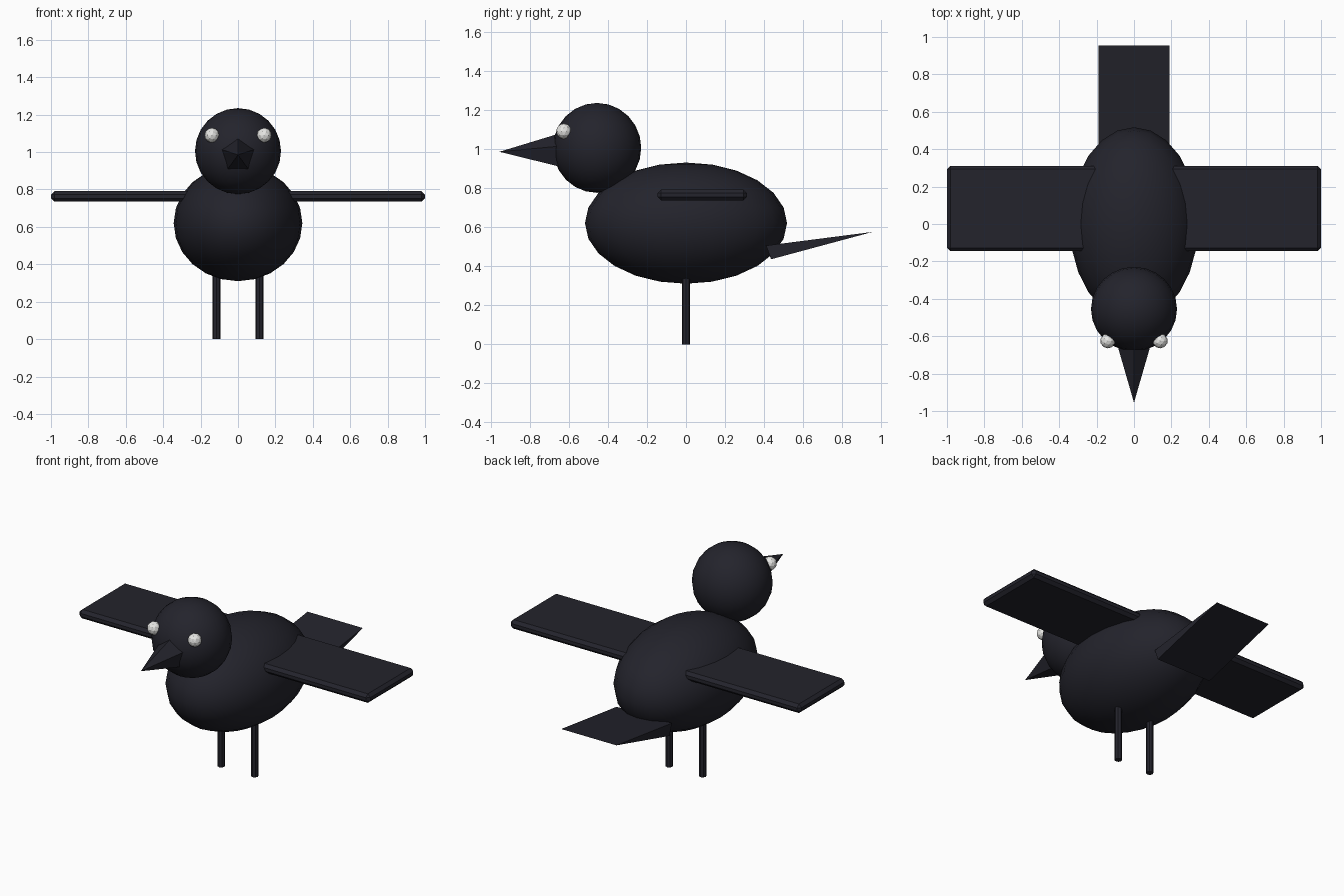
import bpy
import bmesh
from mathutils import Matrix, Vector

cube = bpy.data.objects.get("Cube")
if cube:
    bpy.data.objects.remove(cube, do_unlink=True)


def material(name, rgb):
    mat = bpy.data.materials.new(name)
    mat.use_nodes = True
    colour = (*rgb, 1.0)
    mat.diffuse_color = colour
    mat.node_tree.nodes["Principled BSDF"].inputs["Base Color"].default_value = colour
    return mat


plumage = material("dark plumage", (0.017, 0.017, 0.025))
eye_white = material("eye white", (0.8, 0.8, 0.78))


def finish(name, bm, mat, smooth=False):
    bmesh.ops.recalc_face_normals(bm, faces=bm.faces[:])
    for face in bm.faces:
        face.smooth = smooth
    mesh = bpy.data.meshes.new(name)
    bm.to_mesh(mesh)
    bm.free()
    mesh.materials.append(mat)
    obj = bpy.data.objects.new(name, mesh)
    bpy.context.collection.objects.link(obj)
    return obj


def ellipsoid(name, centre, radii):
    bm = bmesh.new()
    bmesh.ops.create_uvsphere(bm, u_segments=24, v_segments=12, radius=1)
    bm.transform(Matrix.LocRotScale(Vector(centre), None, Vector(radii)))
    return finish(name, bm, plumage, smooth=True)


# Body and head
ellipsoid("body", (0, 0, 0.62), (0.344, 0.517, 0.31))
ellipsoid("head", (0, -0.455, 1.005), (0.23, 0.226, 0.23))

# Five-sided beak, one edge on top, pointing forward
tip, base, radius = -0.955, -0.6, 0.108
bm = bmesh.new()
bmesh.ops.create_cone(bm, cap_ends=True, segments=5, radius1=radius, radius2=0,
                      depth=base - tip)
bmesh.ops.remove_doubles(bm, verts=bm.verts[:], dist=0.0001)
bm.transform(Matrix.Translation((0, (tip + base) / 2, 0.985))
             @ Matrix.Rotation(1.5708, 4, 'X'))
finish("beak", bm, plumage)

# Wedge tail: triangular profile swept across the width
bm = bmesh.new()
profile = [(0.41, 0.505), (0.435, 0.435), (0.955, 0.575)]
side = bm.faces.new([bm.verts.new((-0.19, y, z)) for y, z in profile])
swept = bmesh.ops.extrude_face_region(bm, geom=[side], use_keep_orig=True)
bmesh.ops.translate(bm, vec=(0.38, 0, 0),
                    verts=[v for v in swept["geom"] if isinstance(v, bmesh.types.BMVert)])
finish("tail", bm, plumage)

# Paired parts
for label, s in (("left", 1), ("right", -1)):
    # Flat wing with bevelled edges
    bm = bmesh.new()
    bmesh.ops.create_cube(bm, size=1)
    bm.transform(Matrix.LocRotScale(Vector((s * 0.55, 0.083, 0.763)), None,
                                    Vector((0.9, 0.456, 0.056))))
    wing = finish(label + "_wing", bm, plumage)
    bevel = wing.modifiers.new("edge bevel", 'BEVEL')
    bevel.width = 0.018
    bevel.segments = 1

    # Faceted eye
    bm = bmesh.new()
    bmesh.ops.create_icosphere(bm, subdivisions=2, radius=0.04,
                               matrix=Matrix.Translation((s * 0.14, -0.625, 1.09)))
    finish(label + "_eye", bm, eye_white)

    # Thin leg
    bm = bmesh.new()
    bmesh.ops.create_cone(bm, cap_ends=True, segments=8, radius1=0.021, radius2=0.021,
                          depth=0.4, matrix=Matrix.Translation((s * 0.115, 0, 0.2)))
    finish(label + "_leg", bm, plumage)
